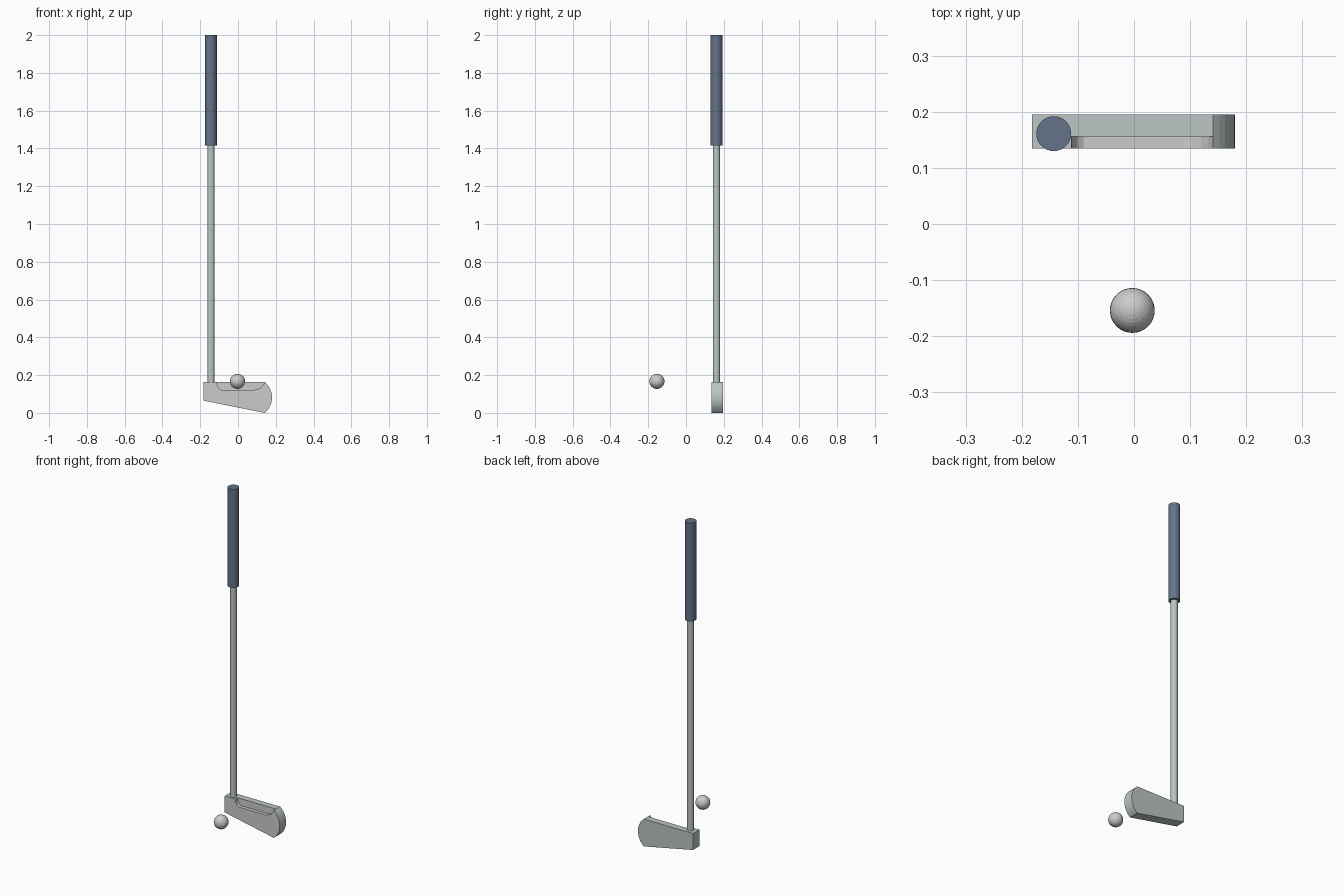
import bpy, bmesh
from math import sin, cos, asin, pi

if "Cube" in bpy.data.objects:
    bpy.data.objects.remove(bpy.data.objects["Cube"])


def material(name, rgb):
    m = bpy.data.materials.new(name)
    m.diffuse_color = (*rgb, 1)
    m.use_nodes = True
    m.node_tree.nodes["Principled BSDF"].inputs["Base Color"].default_value = m.diffuse_color
    return m


steel = material("steel", (0.50, 0.56, 0.56))
face_grey = material("face_grey", (0.62, 0.62, 0.63))
rubber = material("rubber", (0.13, 0.17, 0.25))


def prism(name, outline, y0, y1):
    # Extrude an x-z outline along y
    bm = bmesh.new()
    f = bm.faces.new([bm.verts.new((x, y0, z)) for x, z in outline])
    ext = bmesh.ops.extrude_face_region(bm, geom=[f])["geom"]
    verts = [g for g in ext if isinstance(g, bmesh.types.BMVert)]
    bmesh.ops.translate(bm, vec=(0, y1 - y0, 0), verts=verts)
    bmesh.ops.recalc_face_normals(bm, faces=bm.faces)
    me = bpy.data.meshes.new(name)
    bm.to_mesh(me)
    bm.free()
    ob = bpy.data.objects.new(name, me)
    bpy.context.collection.objects.link(ob)
    return ob


def rod(name, radius, z0, z1, mat):
    bpy.ops.mesh.primitive_cylinder_add(vertices=32, radius=radius, depth=z1 - z0,
                                        location=(-0.143, 0.161, (z0 + z1) / 2))
    ob = bpy.context.object
    ob.name = name
    ob.data.materials.append(mat)


# Club head: sloping sole and rounded toe
TOP, FRONT, BACK = 0.163, 0.135, 0.195
mid, sag = TOP / 2, 0.039
r = (mid ** 2 + sag ** 2) / (2 * sag)
half = asin(mid / r)
arc = [(0.18 - r + r * cos(a), mid + r * sin(a))
       for a in (-half + 2 * half * i / 12 for i in range(13))]
head = prism("club_head", [(-0.182, TOP), (-0.182, 0.065)] + arc, FRONT, BACK)

# Rounded recess along the top of the striking face
recess = [(-0.111, 0.2), (-0.111, 0.155), (-0.108, 0.141), (-0.101, 0.129), (-0.09, 0.122),
          (0.088, 0.122), (0.104, 0.125), (0.12, 0.134), (0.133, 0.147), (0.141, TOP), (0.141, 0.2)]
cutter = prism("recess_cutter", recess, FRONT - 0.05, FRONT + 0.021)
cutter.hide_render = True
cut = head.modifiers.new("recess", 'BOOLEAN')
cut.operation, cut.solver, cut.object = 'DIFFERENCE', 'EXACT', cutter
bpy.context.view_layer.objects.active = head
bpy.ops.object.modifier_apply(modifier=cut.name)
bpy.data.objects.remove(cutter)

# Striking face and recess are neutral grey
head.data.materials.clear()
head.data.materials.append(steel)
head.data.materials.append(face_grey)
for p in head.data.polygons:
    in_recess = p.center.y < FRONT + 0.02 and p.center.z < TOP - 0.001
    p.material_index = 1 if p.normal.y < -0.9 or in_recess else 0

# Shaft and grip
rod("shaft", 0.019, TOP - 0.02, 1.43, steel)
rod("grip", 0.031, 1.415, 2.0, rubber)

# Ball
bpy.ops.mesh.primitive_uv_sphere_add(segments=32, ring_count=16, radius=0.04,
                                     location=(-0.003, -0.154, 0.167))
bpy.context.object.name = "ball"
